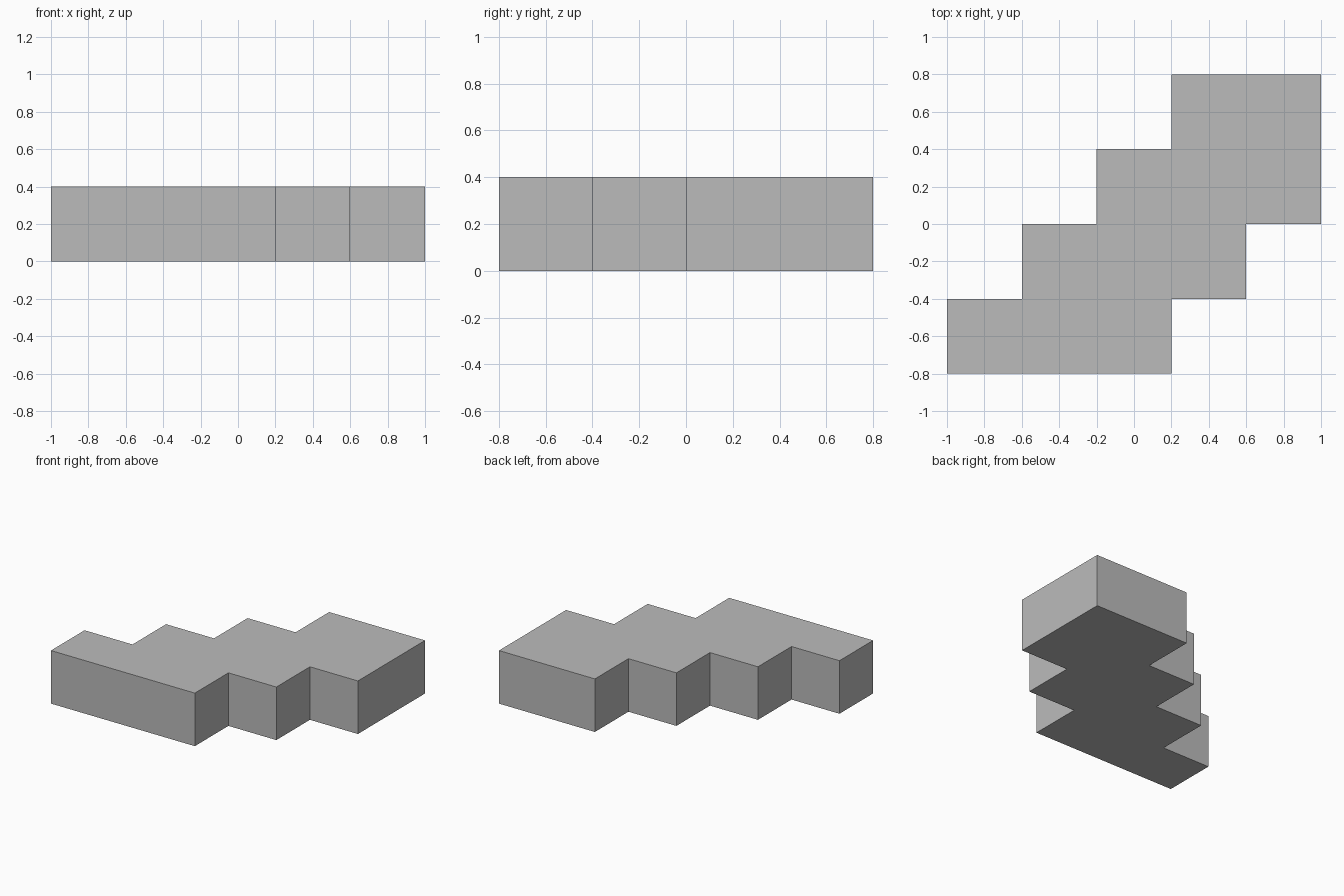
import bpy
import bmesh

cube = bpy.data.objects.get("Cube")
if cube:
    bpy.data.objects.remove(cube, do_unlink=True)

STEP = 0.4      # width, depth and height of one stair unit
HEIGHT = 0.4

# Plain grey material
grey = bpy.data.materials.new("grey")
grey.use_nodes = True
colour = (0.5, 0.5, 0.5, 1.0)
grey.diffuse_color = colour
grey.node_tree.nodes["Principled BSDF"].inputs["Base Color"].default_value = colour

# Stepped outline: a zigzag up the right side, then one back down the left
right_side = [(0.2, -0.8)]
left_side = [(0.2, 0.8)]
for i in range(2):
    x, y = right_side[-1]
    right_side += [(x, y + STEP), (x + STEP, y + STEP)]
for i in range(3):
    x, y = left_side[-1]
    left_side += [(x, y - STEP), (x - STEP, y - STEP)]
outline = [(-1, -0.8)] + right_side + [(1, 0), (1, 0.8)] + left_side

# Solid slab: extrude the outline upwards
bm = bmesh.new()
base = bm.faces.new([bm.verts.new((x, y, 0)) for x, y in outline])
top = bmesh.ops.extrude_face_region(bm, geom=[base], use_keep_orig=True)
bmesh.ops.translate(bm, vec=(0, 0, HEIGHT),
                    verts=[v for v in top["geom"] if isinstance(v, bmesh.types.BMVert)])
bmesh.ops.recalc_face_normals(bm, faces=bm.faces)

mesh = bpy.data.meshes.new("stepped_block")
bm.to_mesh(mesh)
bm.free()
mesh.materials.append(grey)
block = bpy.data.objects.new("stepped_block", mesh)
bpy.context.collection.objects.link(block)
